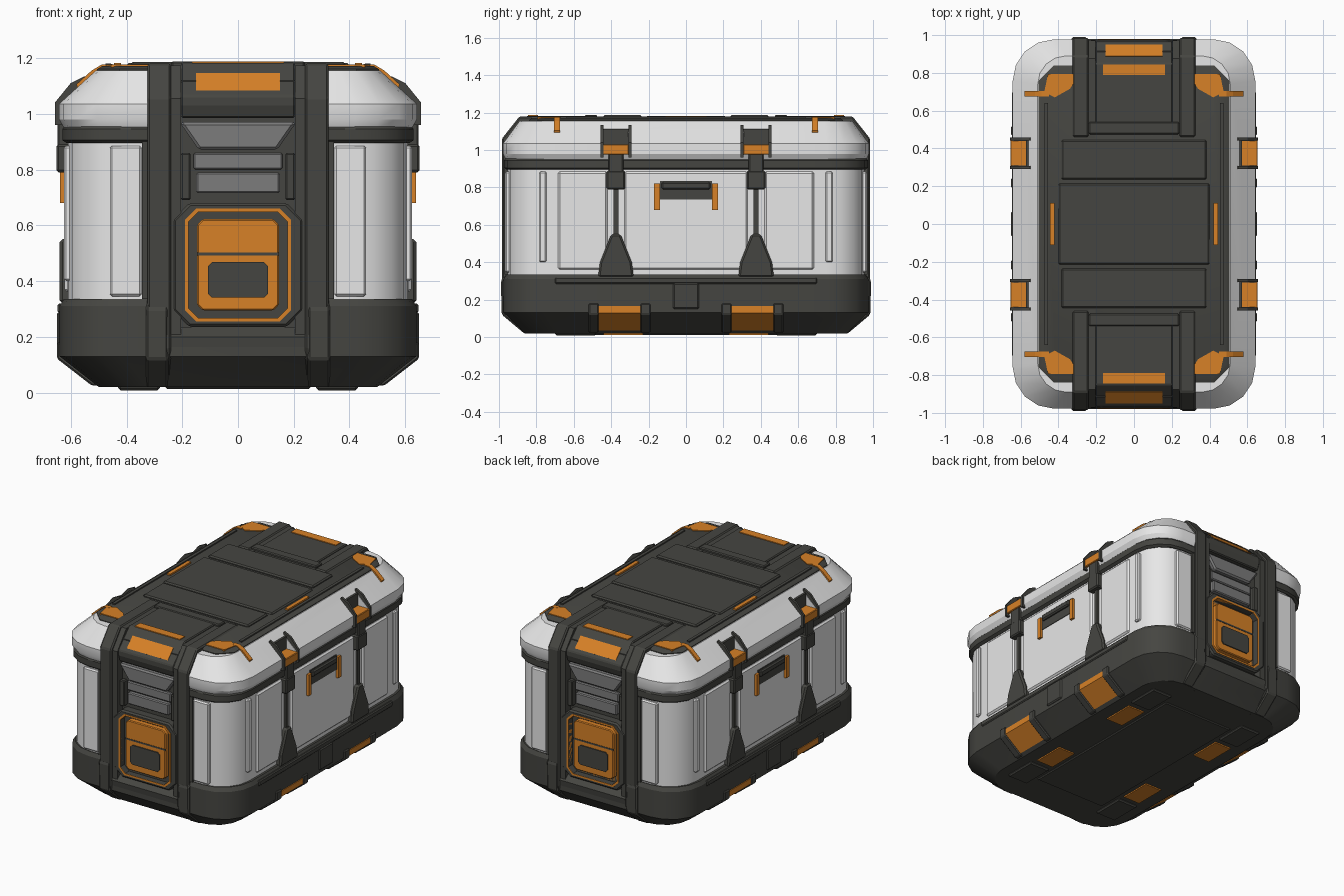
import bpy, bmesh, math

cube = bpy.data.objects.get("Cube")
if cube:
    bpy.data.objects.remove(cube, do_unlink=True)


def material(name, rgb, rough=0.6):
    m = bpy.data.materials.new(name)
    m.use_nodes = True
    m.diffuse_color = (*rgb, 1)
    bsdf = m.node_tree.nodes["Principled BSDF"]
    bsdf.inputs["Base Color"].default_value = (*rgb, 1)
    bsdf.inputs["Roughness"].default_value = rough
    return m


WHITE = material("pale grey shell", (0.80, 0.80, 0.80))
DARK = material("dark grey frame", (0.06, 0.06, 0.053))
STEEL = material("mid grey metal", (0.2, 0.2, 0.2))
ORANGE = material("orange accent", (0.68, 0.22, 0.02))


def finish(name, bm, mat, mirror="", bevel=0.0, smooth=False):
    """Turn a bmesh into an object, mirrored across the named axes."""
    bmesh.ops.recalc_face_normals(bm, faces=bm.faces)
    me = bpy.data.meshes.new(name)
    bm.to_mesh(me)
    bm.free()
    me.materials.append(mat)
    ob = bpy.data.objects.new(name, me)
    bpy.context.collection.objects.link(ob)
    if bevel:
        mod = ob.modifiers.new("Bevel", "BEVEL")
        mod.width, mod.segments, mod.limit_method = bevel, 1, "ANGLE"
    if mirror:
        mod = ob.modifiers.new("Mirror", "MIRROR")
        mod.use_axis = ["x" in mirror, "y" in mirror, False]
        mod.use_mirror_merge = False
    if smooth:
        bpy.ops.object.select_all(action="DESELECT")
        ob.select_set(True)
        bpy.context.view_layer.objects.active = ob
        bpy.ops.object.shade_smooth_by_angle(angle=math.radians(28))
    return ob


def prism(name, axis, pts, a, b, mat, mirror="", bevel=0.0):
    """Extrude a flat profile along one axis from a to b."""
    place = {"x": lambda p, t: (t, p[0], p[1]),
             "y": lambda p, t: (p[0], t, p[1]),
             "z": lambda p, t: (p[0], p[1], t)}[axis]
    bm = bmesh.new()
    lo = [bm.verts.new(place(p, a)) for p in pts]
    hi = [bm.verts.new(place(p, b)) for p in pts]
    bm.faces.new(lo)
    bm.faces.new(hi)
    for i in range(len(pts)):
        j = (i + 1) % len(pts)
        bm.faces.new((lo[i], lo[j], hi[j], hi[i]))
    return finish(name, bm, mat, mirror, bevel)


def box(name, x, y, z, mat, mirror="", bevel=0.0):
    pts = [(x[0], y[0]), (x[1], y[0]), (x[1], y[1]), (x[0], y[1])]
    return prism(name, "z", pts, z[0], z[1], mat, mirror, bevel)


def cut_rect(hw, lo, hi, c):
    """Rectangle with chamfered corners."""
    return [(-hw + c, lo), (hw - c, lo), (hw, lo + c), (hw, hi - c),
            (hw - c, hi), (-hw + c, hi), (-hw, hi - c), (-hw, lo + c)]


def shell(name, rings, mat, seg=4):
    """Loft rounded rectangles given as (half x, half y, radius, z)."""
    bm = bmesh.new()
    loops = []
    for hx, hy, r, z in rings:
        loop = []
        for k, (sx, sy) in enumerate([(1, 1), (-1, 1), (-1, -1), (1, -1)]):
            for i in range(seg + 1):
                t = math.pi / 2 * (k + i / seg)
                loop.append(bm.verts.new((sx * (hx - r) + r * math.cos(t),
                                          sy * (hy - r) + r * math.sin(t), z)))
        loops.append(loop)
    n = len(loops[0])
    for a, b in zip(loops, loops[1:]):
        for i in range(n):
            j = (i + 1) % n
            bm.faces.new((a[i], a[j], b[j], b[i]))
    bm.faces.new(loops[0])
    bm.faces.new(loops[-1])
    return finish(name, bm, mat, smooth=True)


def cut(cutter, *targets):
    """Hide a cutter and subtract it from each target."""
    cutter.hide_render = True
    cutter.hide_viewport = True
    cutter.hide_set(True)
    for ob in targets:
        mod = ob.modifiers.new("Recess", "BOOLEAN")
        mod.operation, mod.object = "DIFFERENCE", cutter


# Main shells
base = shell("base_tub", [(.50, .86, .18, .02), (.64, .975, .22, .13),
                          (.64, .975, .22, .31), (.625, .96, .21, .335)], DARK)
body = shell("body_wall", [(.61, .955, .2, .32), (.61, .955, .2, .92)], WHITE)
seam = shell("seam_band", [(.615, .96, .2, .895), (.63, .972, .21, .905),
                           (.63, .972, .21, .945), (.62, .965, .2, .955)], DARK)
lid = shell("lid_shell", [(.625, .965, .21, .95), (.642, .978, .22, .98),
                          (.642, .978, .22, 1.035), (.51, .89, .15, 1.155)], WHITE)
shell("lid_top", [(.505, .84, .08, 1.14), (.505, .84, .08, 1.16),
                  (.485, .82, .075, 1.172)], DARK, seg=1)

# Recesses in the ends and the lid edge
cut(box("end_cutter", (-.25, .25), (-1.1, -.90), (.2, 1.0), DARK, "y"), base, body, seam)
cut(box("lid_end_cutter", (-.25, .25), (-1.1, -.83), (.9, 1.25), DARK, "y"), lid)
cut(box("latch_cutter", (.567, .7), (.31, .44), (1.0, 1.25), DARK, "xy"), lid)
box("recess_back", (-.25, .25), (-.915, -.82), (.19, 1.12), DARK, "y")

# End posts that wrap over the lid
post = [(-.85, .015), (-.975, .12), (-.985, .16), (-.985, 1.06), (-.89, 1.18), (-.46, 1.18),
        (-.46, 1.13), (-.84, 1.12), (-.89, 1.03), (-.89, .15), (-.83, .06)]
prism("end_post", "x", post, .24, .325, DARK, "xy", .008)
prism("post_inner_rail", "x", [(y * .985, z * .99 + .005) for y, z in post],
      .205, .24, DARK, "xy")
prism("post_foot", "x", [(-.86, .015), (-.985, .12), (-.99, .3), (-.96, .34), (-.8, .1)],
      .25, .33, DARK, "xy", .008)
prism("end_sill", "x", [(-.84, .02), (-.972, .14), (-.98, .2), (-.94, .235), (-.88, .235)],
      -.24, .24, DARK, "y")

# White cheeks beside the posts
box("end_cheek", (.345, .46), (-.967, -.93), (.345, .885), WHITE, "xy", .008)
box("cheek_trim", (.325, .345), (-.97, -.93), (.335, .9), DARK, "xy")

# Header block with orange inserts
prism("end_header", "x", [(-.90, .985), (-.95, .985), (-.965, 1.03), (-.965, 1.065),
                          (-.85, 1.183), (-.5, 1.183), (-.5, 1.13), (-.82, 1.1)],
      -.205, .205, DARK, "y", .006)
prism("header_insert", "x", [(-.95, 1.084), (-.89, 1.146), (-.877, 1.133), (-.935, 1.075)],
      -.15, .15, ORANGE, "y")
box("header_top_insert", (-.165, .165), (-.845, -.79), (1.175, 1.188), ORANGE, "y")
box("header_rear_step", (-.24, .24), (-.54, -.475), (1.16, 1.188), DARK, "y", .006)

# Vent panel below the header
prism("vent_hood", "y", [(-.14, .87), (.14, .87), (.21, .97), (-.21, .97)],
      -.95, -.91, STEEL, "y", .01)
box("vent_middle", (-.16, .16), (-.935, -.91), (.80, .86), STEEL, "y", .006)
box("vent_lower", (-.15, .15), (-.945, -.91), (.715, .79), STEEL, "y", .006)
box("vent_side", (.17, .205), (-.95, -.91), (.69, .86), DARK, "xy", .006)

# Lock panel: framed well with orange walls, split orange plate and dark screen
lock_frame = prism("lock_frame", "y", cut_rect(.235, .235, .68, .06), -.975, -.9,
                   DARK, "y", .01)
lock_lining = prism("lock_lining", "y", cut_rect(.19, .255, .66, .04), -.978, -.93, ORANGE, "y")
cut(prism("lock_cutter", "y", cut_rect(.178, .267, .648, .035), -1.1, -.935, DARK, "y"),
    lock_frame, lock_lining)
prism("lock_plate", "y", cut_rect(.147, .295, .622, .02), -.97, -.92, ORANGE, "y", .005)
box("lock_groove", (-.147, .147), (-.972, -.95), (.492, .502), DARK, "y")
prism("lock_screen", "y", cut_rect(.108, .34, .468, .015), -.977, -.96, DARK, "y")

# Lid top panels
box("lid_centre_panel", (-.40, .40), (-.215, .215), (1.16, 1.182), DARK, "", .008)
box("lid_cross_panel", (-.385, .385), (.235, .445), (1.16, 1.186), DARK, "y", .008)
box("lid_side_rail", (.455, .475), (-.64, .64), (1.15, 1.18), DARK, "x")
box("lid_side_insert", (.42, .445), (-.11, .11), (1.16, 1.182), ORANGE, "x")
prism("lid_corner_insert", "z", [(.34, .715), (.42, .67), (.475, .70), (.455, .795), (.285, .795)],
      1.15, 1.177, ORANGE, "xy")
prism("lid_corner_tab", "y", [(.45, 1.15), (.45, 1.178), (.49, 1.176), (.525, 1.155),
                              (.58, 1.105), (.57, 1.08)], .675, .705, ORANGE, "xy")

# Side wall panels and ribs
box("side_centre_panel", (.59, .622), (-.33, .33), (.36, .885), WHITE, "x", .01)
box("side_outer_panel", (.59, .622), (.42, .685), (.36, .885), WHITE, "xy", .01)
box("side_rib", (.59, .625), (.745, .785), (.40, .885), WHITE, "xy", .008)
box("side_strap", (.59, .623), (.362, .388), (.5, .82), DARK, "xy")
prism("strap_foot", "x", [(.28, .32), (.47, .32), (.46, .40), (.40, .55), (.35, .55), (.29, .40)],
      .59, .64, DARK, "xy", .01)

# Latches sitting in the lid notches
box("latch_lower", (.6, .652), (.325, .425), (.79, .89), DARK, "xy", .008)
box("latch_hinge", (.6, .648), (.335, .415), (.88, .99), DARK, "xy", .006)
box("latch_bar", (.56, .655), (.305, .445), (.975, 1.03), ORANGE, "xy", .004)
box("latch_back", (.55, .571), (.305, .445), (1.0, 1.112), DARK, "xy")
arm = [(.60, .96), (.657, .96), (.657, 1.04), (.60, 1.11), (.55, 1.135), (.54, 1.08)]
for y in (.292, .442):
    prism("latch_arm", "y", arm, y, y + .015, DARK, "xy")

# Carry handles
box("handle_recess", (.6, .626), (-.14, .14), (.735, .835), DARK, "x")
box("handle_grip", (.615, .642), (-.13, .13), (.79, .83), DARK, "x", .008)
box("handle_tab", (.6, .638), (.14, .17), (.68, .82), ORANGE, "xy")

# Orange inserts on the sloped base edge, between raised bars
prism("base_insert", "y", [(.525, .034), (.645, .128), (.645, .165), (.6, .165), (.52, .06)],
      .243, .468, ORANGE, "xy")
bar = [(.5, .025), (.525, .025), (.65, .122), (.65, .18), (.6, .18)]
for y in (.19, .467):
    prism("base_insert_bar", "y", bar, y, y + .053, DARK, "xy", .006)
box("base_lip", (.6, .647), (-.7, .7), (.285, .32), DARK, "x", .006)
box("base_block", (.6, .65), (-.07, .07), (.15, .29), DARK, "x", .008)

# Underside pads
box("under_panel", (-.26, .26), (-.62, .62), (.012, .03), DARK, "", .006)
box("under_pad", (.29, .41), (.23, .44), (.012, .03), ORANGE, "xy")
box("under_skid", (.28, .43), (.48, .70), (.008, .03), DARK, "xy", .008)
